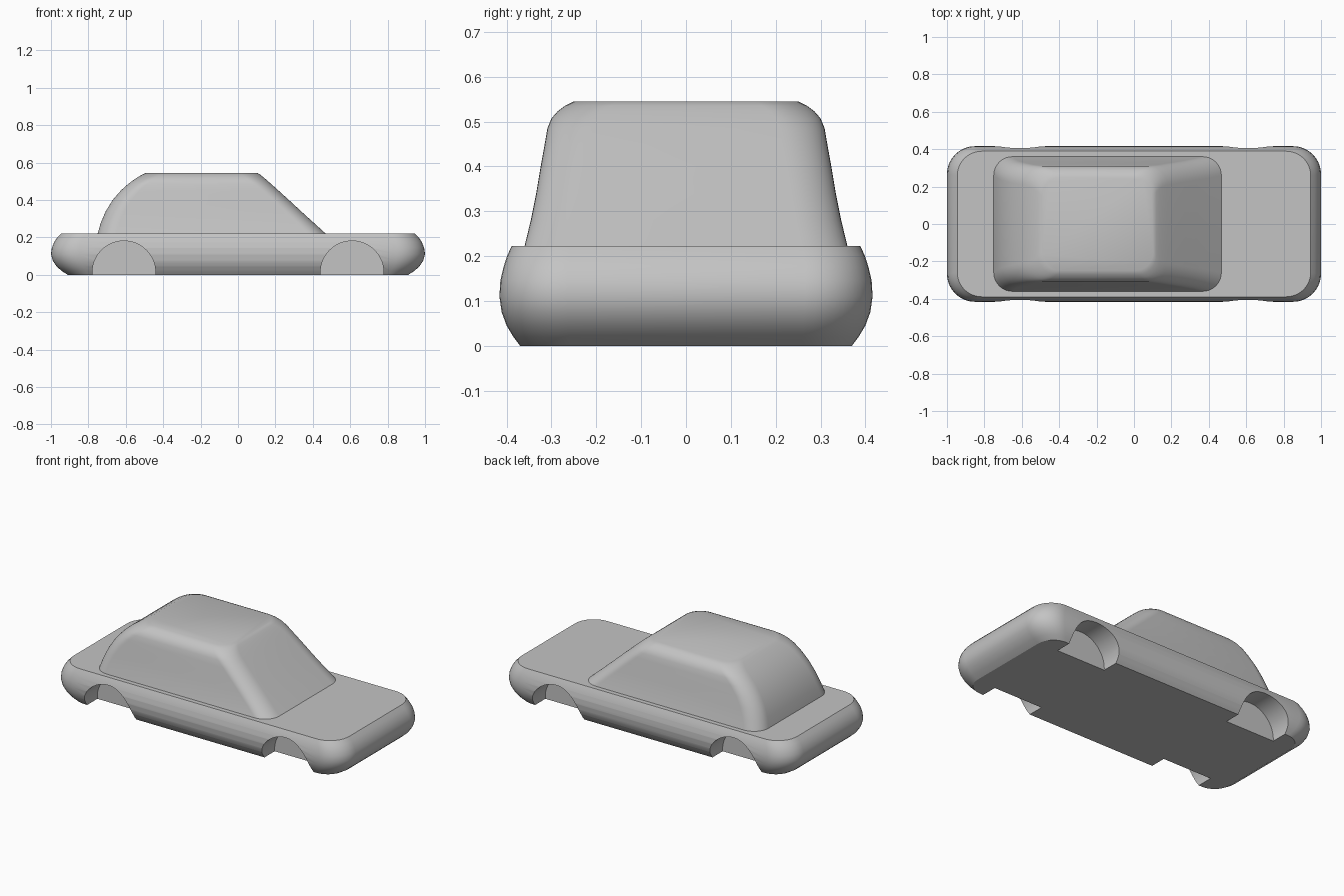
import bpy
import bmesh
from math import sin, cos, pi

if "Cube" in bpy.data.objects:
    bpy.data.objects.remove(bpy.data.objects["Cube"])

paint = bpy.data.materials.new("plain_grey")
paint.use_nodes = True
GREY = (0.55, 0.55, 0.55, 1)
paint.diffuse_color = GREY
paint.node_tree.nodes["Principled BSDF"].inputs["Base Color"].default_value = GREY


def rounded_ring(bm, z, x0, x1, half_width, radius, steps=10):
    """One horizontal rounded rectangle of vertices."""
    ring = []
    y = half_width - radius
    corners = [(x1 - radius, y), (x0 + radius, y), (x0 + radius, -y), (x1 - radius, -y)]
    for quarter, (cx, cy) in enumerate(corners):
        for i in range(steps + 1):
            a = (quarter + i / steps) * pi / 2
            ring.append(bm.verts.new((cx + radius * cos(a), cy + radius * sin(a), z)))
    return ring


def loft(name, sections):
    """Skin a stack of rounded sections and cap both ends."""
    bm = bmesh.new()
    rings = [rounded_ring(bm, *s) for s in sections]
    for low, high in zip(rings, rings[1:]):
        for i in range(len(low)):
            j = (i + 1) % len(low)
            bm.faces.new((low[i], low[j], high[j], high[i]))
    bm.faces.new(rings[0][::-1])
    bm.faces.new(rings[-1])
    mesh = bpy.data.meshes.new(name)
    bm.to_mesh(mesh)
    bm.free()
    mesh.materials.append(paint)
    obj = bpy.data.objects.new(name, mesh)
    bpy.context.collection.objects.link(obj)
    return obj


def activate(obj):
    bpy.ops.object.select_all(action="DESELECT")
    obj.select_set(True)
    bpy.context.view_layer.objects.active = obj


# Lower body: bulging sides, as (height, half length, half width, corner radius)
body_profile = [
    (0, .91, .37, .11), (.02, .942, .385, .125), (.045, .97, .4, .138),
    (.075, .99, .411, .147), (.11, 1, .416, .15), (.145, .995, .414, .148),
    (.175, .983, .407, .143), (.2, .966, .399, .137), (.222, .945, .389, .13),
]
body = loft("lower_body", [(z, -l, l, w, r) for z, l, w, r in body_profile])

# Wheel wells: four shallow round cuts
for x in (-.61, .61):
    for side in (-1, 1):
        bpy.ops.mesh.primitive_cylinder_add(
            vertices=64, radius=.169, depth=.3,
            location=(x, side * .42, .012), rotation=(pi / 2, 0, 0))
        cutter = bpy.context.object
        cutter.name = "wheel_well_cutter"
        cutter.hide_render = True
        cutter.data.materials.append(paint)
        cut = body.modifiers.new("wheel_well", "BOOLEAN")
        cut.operation = "DIFFERENCE"
        cut.solver = "EXACT"
        cut.object = cutter
        activate(body)
        bpy.ops.object.modifier_apply(modifier=cut.name)
        bpy.data.objects.remove(cutter)

# Cabin: sloped windscreen at +x, curved rear, rounded roof rim
cabin = loft("cabin", [
    (.222, -.75, .467, .36, .1), (.28, -.733, .403, .346, .1),
    (.34, -.707, .337, .334, .1), (.4, -.67, .272, .324, .1),
    (.45, -.627, .217, .315, .1), (.485, -.588, .178, .309, .1),
    (.507, -.558, .153, .3, .1), (.523, -.534, .134, .286, .1),
    (.535, -.513, .119, .27, .1), (.545, -.492, .103, .25, .1),
])

for part in (body, cabin):
    activate(part)
    bpy.ops.object.shade_smooth_by_angle(angle=pi / 6)
